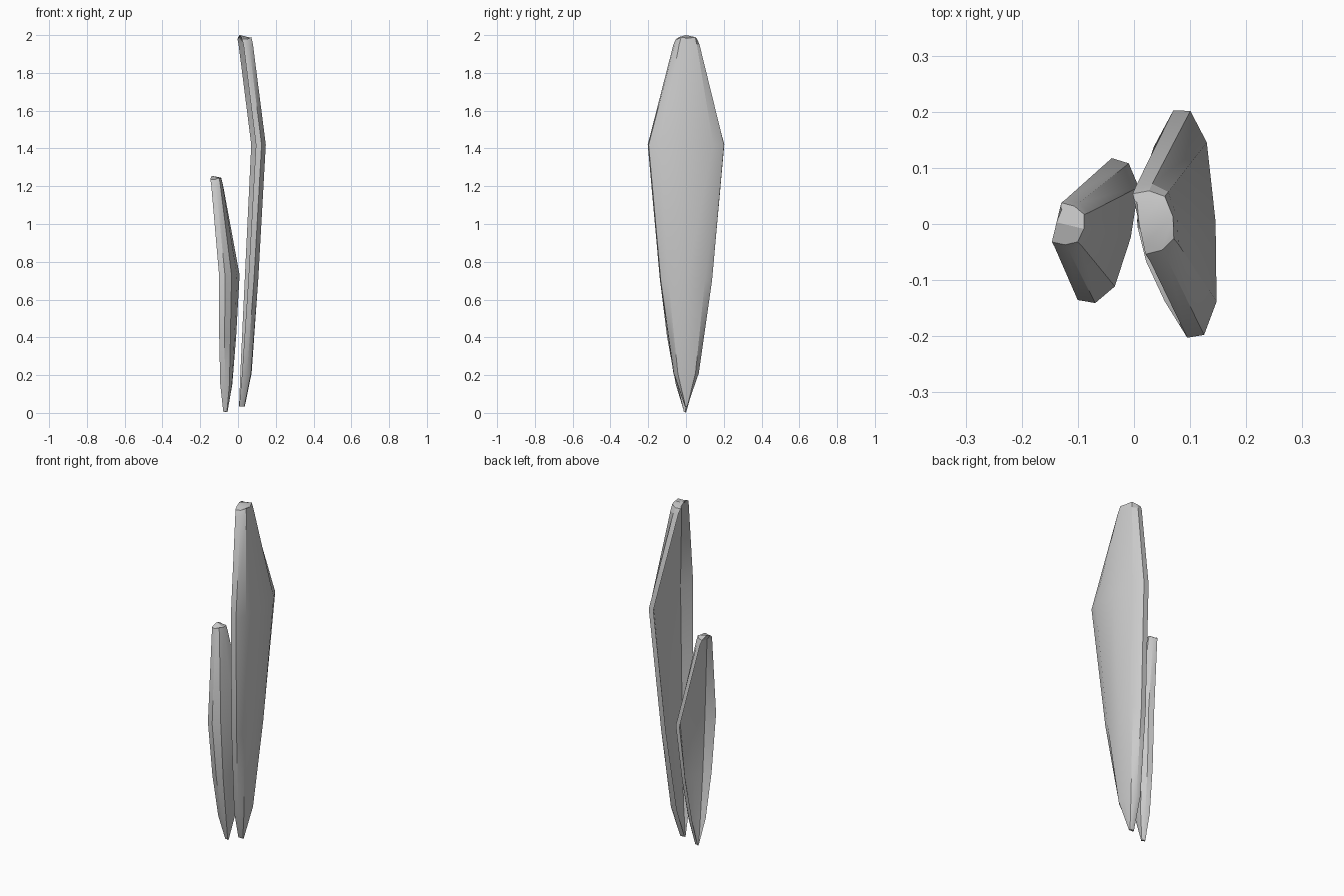
import bpy, bmesh, math

if "Cube" in bpy.data.objects:
    bpy.data.objects.remove(bpy.data.objects["Cube"])

# Cupped cross-section: inner points use the cup depth, outer ones the thickness
OUTER = [(0, -1), (.48, -.985), (.89, -.7), (1, 0), (.89, .7), (.48, .985), (0, 1)]
INNER = [(1, .68), (1.1, 0), (1, -.68)]


def blade(name, rings):
    """Loft rings of (z, x, y, half width, thickness, turn, crown, cup)."""
    bm = bmesh.new()
    loops = []
    for z, x, y, half, thick, turn, crown, cup in rings:
        c, s = math.cos(math.radians(turn)), math.sin(math.radians(turn))
        section = OUTER + [(u * cup, v) for u, v in INNER]
        loop = []
        for u, v in section:
            a, b = u * thick, v * half
            drop = crown * max(v * v, .75 * u ** 4)
            loop.append(bm.verts.new((x + a * c - b * s, y + a * s + b * c, z - drop)))
        loops.append(loop)
    n = len(OUTER) + len(INNER)
    for lo, hi in zip(loops, loops[1:]):
        for i in range(n):
            j = (i + 1) % n
            bm.faces.new((lo[i], lo[j], hi[j], hi[i]))
    # End caps, the top one split along its ridge
    bm.faces.new(loops[0][::-1])
    top = loops[-1]
    bm.faces.new(top[0:4] + top[8:])
    bm.faces.new(top[3:9])
    bmesh.ops.recalc_face_normals(bm, faces=bm.faces)
    mesh = bpy.data.meshes.new(name)
    bm.to_mesh(mesh)
    bm.free()
    obj = bpy.data.objects.new(name, mesh)
    bpy.context.collection.objects.link(obj)
    bpy.context.view_layer.objects.active = obj
    obj.select_set(True)
    bpy.ops.object.shade_smooth_by_angle(angle=math.radians(28))
    obj.select_set(False)


# Tall blade, bent back above its widest point
blade("tall_blade", [
    (.03, .006, 0, .006, .03, 4, -.005, 0),
    (.21, .017, 0, .067, .055, 4, 0, .5),
    (.70, .045, 0, .138, .062, 4, 0, .6),
    (1.42, .0825, 0, .203, .063, 3.5, 0, .63),
    (1.95, .016, 0, .068, .062, 11, 0, .5),
    (2.0, .009, 0, .055, .062, 12, .022, 0),
])

# Short blade, turned slightly the other way
blade("short_blade", [
    (0.002, -.077, -.003, .005, .022, -13.5, -.005, 0),
    (.15, -.083, -.003, .047, .052, -13.5, 0, .5),
    (.40, -.078, -.005, .092, .061, -13.5, 0, .6),
    (.73, -.07, -.009, .13, .066, -13.5, 0, .63),
    (1.21, -.132, .002, .043, .052, -13.5, 0, .5),
    (1.255, -.138, .003, .036, .05, -13.5, .02, 0),
])
